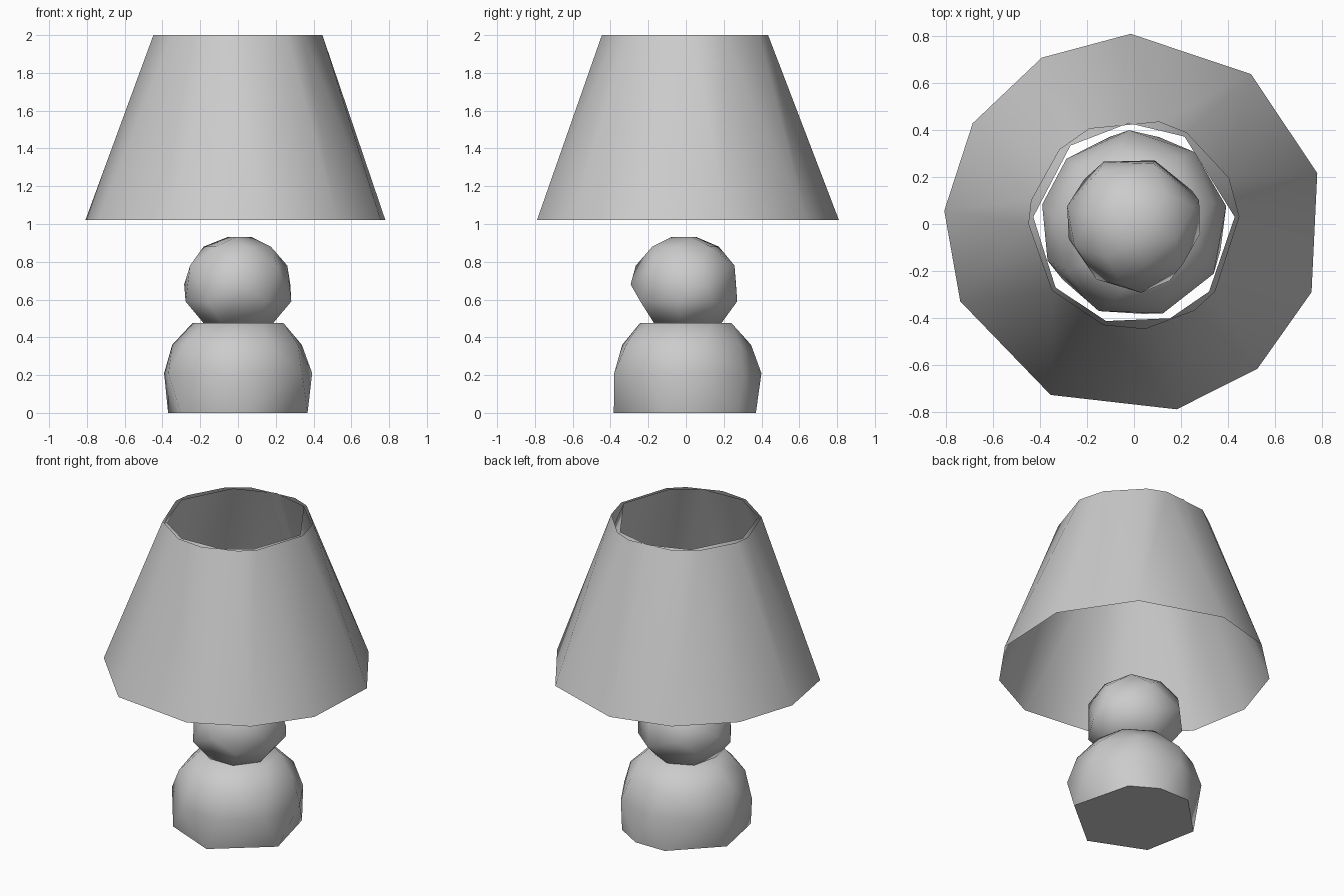
import bpy
import bmesh
from math import radians, sin, cos

cube = bpy.data.objects.get("Cube")
if cube:
    bpy.data.objects.remove(cube, do_unlink=True)

grey = bpy.data.materials.new("plain grey")
grey.use_nodes = True
grey.diffuse_color = (0.6, 0.6, 0.6, 1)
grey.node_tree.nodes["Principled BSDF"].inputs["Base Color"].default_value = grey.diffuse_color


def add_shell(bm, rings):
    """Wrap a convex skin around rings of (height, radius, angles in degrees)."""
    verts = [bm.verts.new((radius * cos(radians(a)), radius * sin(radians(a)), height))
             for height, radius, angles in rings for a in angles]
    bmesh.ops.convex_hull(bm, input=verts)


def remove_caps(bm):
    """Open both ends by removing the horizontal faces."""
    bm.normal_update()
    caps = [f for f in bm.faces if abs(f.normal.z) > 0.95]
    bmesh.ops.delete(bm, geom=caps, context="FACES")


def finish(bm, name):
    """Smooth the skin, keep hard rims sharp, and make the object."""
    bm.normal_update()
    for face in bm.faces:
        face.smooth = True
    for edge in bm.edges:
        edge.smooth = edge.calc_face_angle(0) < radians(60)
    mesh = bpy.data.meshes.new(name)
    bm.to_mesh(mesh)
    bm.free()
    mesh.materials.append(grey)
    obj = bpy.data.objects.new(name, mesh)
    bpy.context.scene.collection.objects.link(obj)


def build_ball(name, rings):
    bm = bmesh.new()
    add_shell(bm, rings)
    finish(bm, name)


def build_wall(name, rings, inward):
    bm = bmesh.new()
    add_shell(bm, rings)
    remove_caps(bm)
    if inward:
        bmesh.ops.reverse_faces(bm, faces=bm.faces[:])
    finish(bm, name)


# Lower ball of the base, flat underneath and on top
build_ball("base_lower_ball", [
    (0, 0.385, (-17, -84, -142, 164, 106, 74, 45)),
    (0.21, 0.4, (93, 50, 11, -32, -72, -112, -157, 168, 136)),
    (0.36, 0.35, (100, 55, 15, -25, -65, -105, -145, 175, 135)),
    (0.475, 0.245, (80, 35, -10, -55, -95, -140, 170, 125)),
])

# Upper ball of the base
build_ball("base_upper_ball", [
    (0.465, 0.18, (90, 40, -10, -65, -115, -165, 140)),
    (0.59, 0.285, (-8, -58, -124, -167, 138, 72, 30)),
    (0.68, 0.295, (20, -84, 165, 116)),
    (0.78, 0.27, (72, 15, -40, -100, -160, 125)),
    (0.88, 0.185, (45, -20, -75, -130, 170, 110)),
    (0.93, 0.08, (135, 23, -97)),
])

# Open lampshade: outer and inner walls share the lower rim
lower_rim = (1.02, 0.81, (91, 52, 15.5, -21, -49.5, -77, -116, -156, 176, 148, 119))
outer_rim = (2, 0.448, (76, 60, 26, 4, -40, -55, -84, -107, -141, 180, 167, 135, 115))
inner_rim = (2, 0.43, (93, 60, 4, -42, -69, -106, -141, 176, 129))
build_wall("shade_outer_wall", [lower_rim, outer_rim], False)
build_wall("shade_inner_wall", [lower_rim, inner_rim], True)
